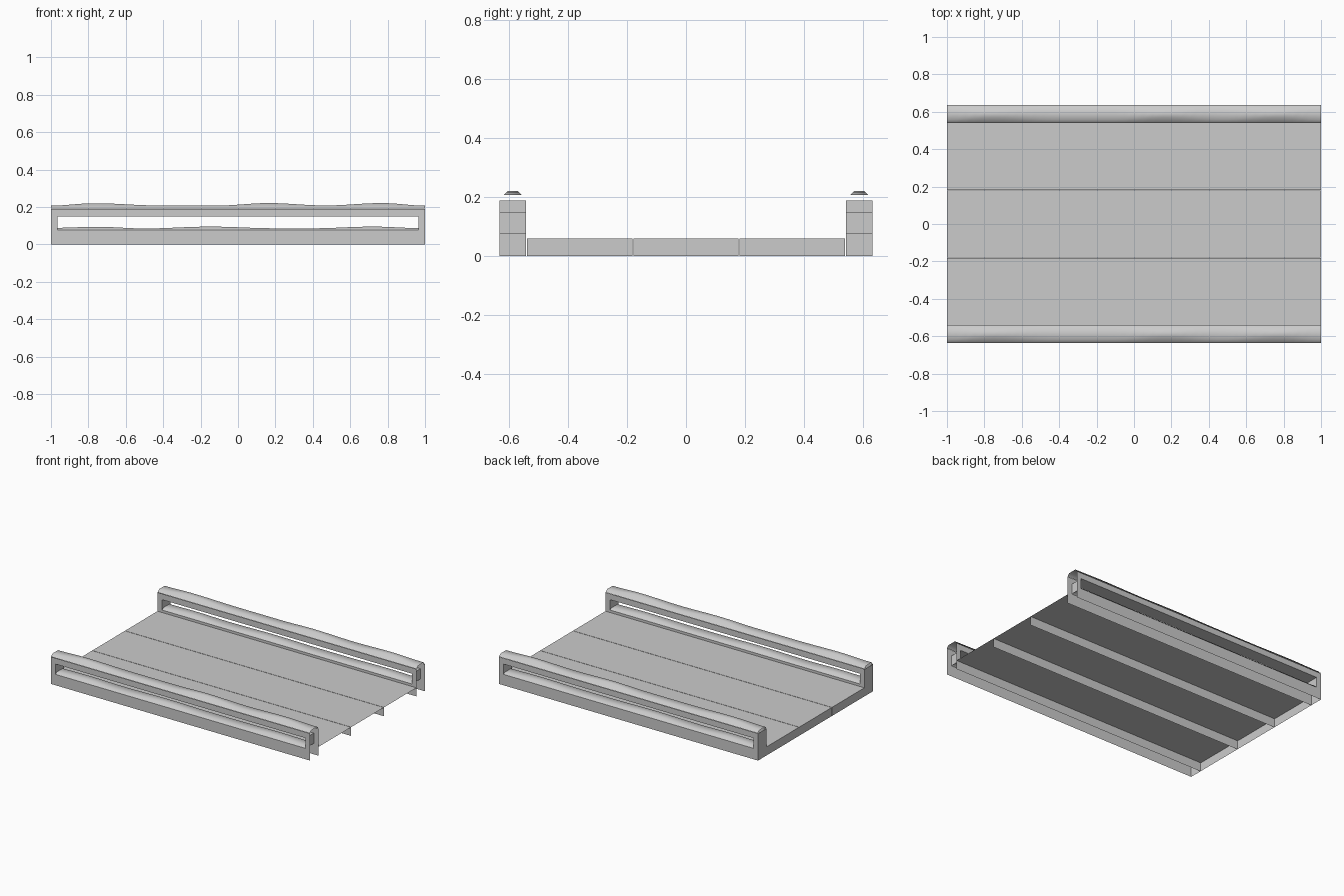
import bpy, bmesh, math
from mathutils import Vector

if "Cube" in bpy.data.objects:
    bpy.data.objects.remove(bpy.data.objects["Cube"])


def quad(bm, pts, normal):
    # Flat face turned to face along the given normal
    f = bm.faces.new([bm.verts.new(p) for p in pts])
    f.normal_update()
    if f.normal.dot(Vector(normal)) < 0:
        f.normal_flip()


def x_face(bm, x, y0, y1, z0, z1, n):
    quad(bm, [(x, y0, z0), (x, y1, z0), (x, y1, z1), (x, y0, z1)], (n, 0, 0))


def y_face(bm, y, x0, x1, z0, z1, n):
    quad(bm, [(x0, y, z0), (x1, y, z0), (x1, y, z1), (x0, y, z1)], (0, n, 0))


def z_face(bm, z, x0, x1, y0, y1, n):
    quad(bm, [(x0, y0, z), (x1, y0, z), (x1, y1, z), (x0, y1, z)], (0, 0, n))


def finish(bm, name, smooth=False):
    bmesh.ops.remove_doubles(bm, verts=bm.verts, dist=1e-5)
    me = bpy.data.meshes.new(name)
    bm.to_mesh(me)
    bm.free()
    ob = bpy.data.objects.new(name, me)
    bpy.context.collection.objects.link(ob)
    if smooth:
        bpy.context.view_layer.objects.active = ob
        ob.select_set(True)
        bpy.ops.object.shade_smooth_by_angle(angle=math.radians(50))
        ob.select_set(False)
    return ob


def wave(keys, x):
    # Cosine easing between (x, height) keys
    for (xa, a), (xb, b) in zip(keys, keys[1:]):
        if x <= xb:
            t = (1 - math.cos(math.pi * (x - xa) / (xb - xa))) / 2
            return a + (b - a) * t
    return keys[-1][1]


def wavy_cap(name, yc, half, z_edge, keys, x_end, n=40):
    # Bevelled strip whose crown rises and falls along the rail
    bm = bmesh.new()
    rows = []
    for i in range(n + 1):
        x = -x_end + 2 * x_end * i / n
        h = wave(keys, x)
        prof = [(-half, z_edge), (-half + h, z_edge + h),
                (half - h, z_edge + h), (half, z_edge)]
        rows.append([bm.verts.new((x, yc + y, z)) for y, z in prof])
    for a, b in zip(rows, rows[1:]):
        for j in range(3):
            bm.faces.new((a[j], b[j], b[j + 1], a[j + 1]))
    return finish(bm, name, True)


# Deck boards: top, two sides and one closed end
for i, (y0, y1) in enumerate([(-.54, -.182), (-.179, .179), (.182, .54)]):
    bm = bmesh.new()
    z_face(bm, .06, -1, 1, y0, y1, 1)
    y_face(bm, y0, -1, 1, 0, .06, -1)
    y_face(bm, y1, -1, 1, 0, .06, 1)
    x_face(bm, -1, y0, y1, 0, .06, 1)
    finish(bm, f"deck_board_{i + 1}")

TOP = [(-1, .016), (-.77, .029), (-.42, .017), (-.1, .017),
       (.16, .030), (.47, .017), (.77, .030), (1, .016)]
LOW = [(-1, .012), (-.75, .018), (-.5, .009), (-.15, .019),
       (.2, .010), (.4, .010), (.72, .019), (1, .010)]
XS, Z0, Z1, ZT = .965, .076, .148, .189

# Slotted side walls with wavy rail caps
for side, yc in (("front", -.588), ("back", .588)):
    ya, yb = yc - .0455, yc + .0455
    bm = bmesh.new()
    for y, n in ((ya, -1), (yb, 1)):
        y_face(bm, y, -1, 1, 0, Z0, n)
        y_face(bm, y, -1, 1, Z1, ZT, n)
        y_face(bm, y, -1, -XS, Z0, Z1, n)
        y_face(bm, y, XS, 1, Z0, Z1, n)
    # Slot ceiling, slot ends and closed wall end
    z_face(bm, Z1, -XS, XS, ya, yb, 1)
    x_face(bm, -XS, ya, yb, Z0, Z1, 1)
    x_face(bm, XS, ya, yb, Z0, Z1, 1)
    x_face(bm, -1, ya, yb, 0, ZT, 1)
    finish(bm, f"{side}_wall")
    wavy_cap(f"{side}_top_rail", yc, .047, ZT + .002, TOP, 1)
    wavy_cap(f"{side}_lower_rail", yc, .0455, Z0, LOW, XS)
